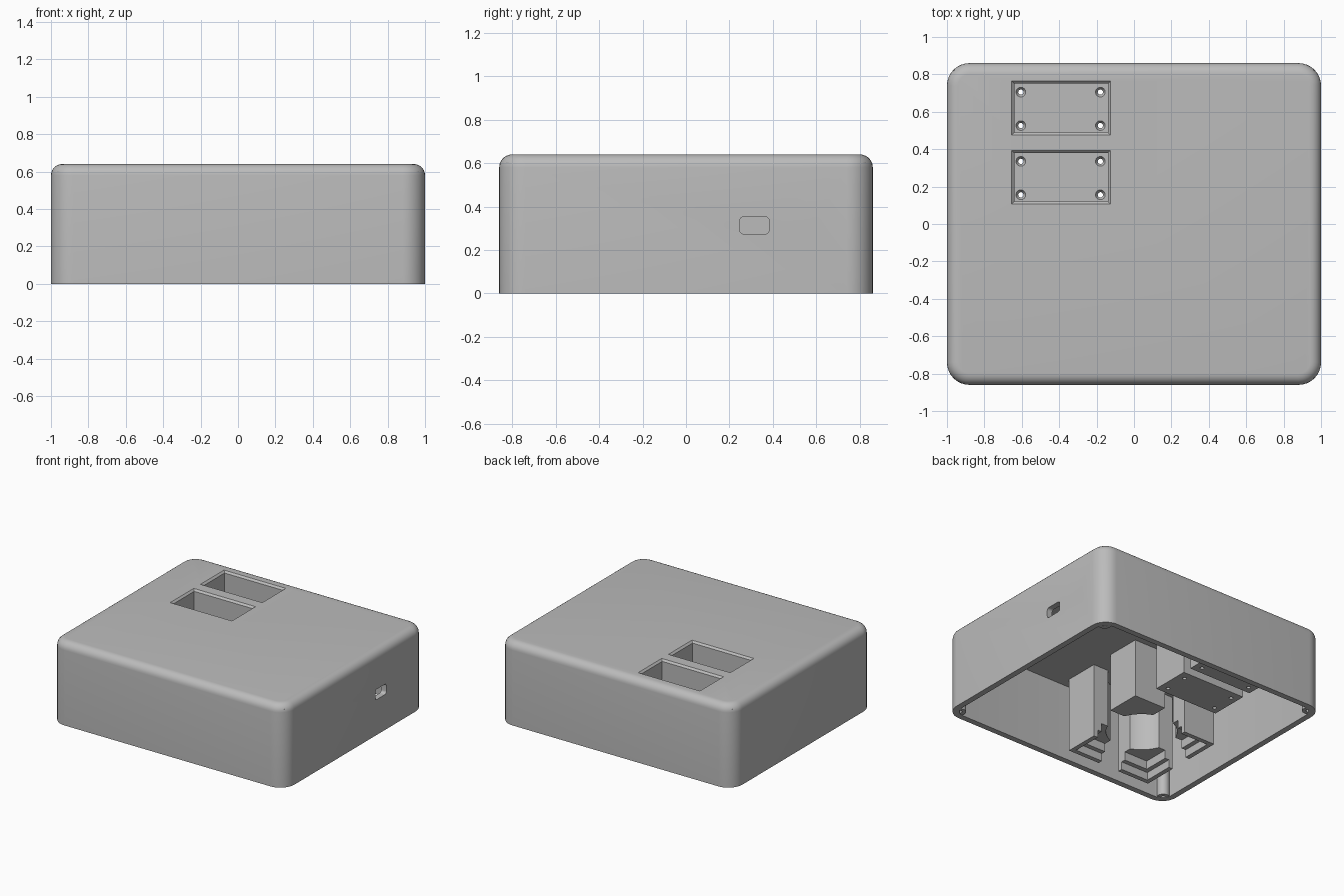
import bpy, bmesh, math
from mathutils import Matrix

if "Cube" in bpy.data.objects:
    bpy.data.objects.remove(bpy.data.objects["Cube"])

grey = bpy.data.materials.new("plain_grey")
grey.use_nodes = True
COLOUR = (0.5, 0.5, 0.5, 1)
grey.diffuse_color = COLOUR
grey.node_tree.nodes["Principled BSDF"].inputs["Base Color"].default_value = COLOUR


def finish(name, bm):
    bmesh.ops.recalc_face_normals(bm, faces=bm.faces)
    mesh = bpy.data.meshes.new(name)
    bm.to_mesh(mesh)
    bm.free()
    mesh.materials.append(grey)
    ob = bpy.data.objects.new(name, mesh)
    bpy.context.collection.objects.link(ob)
    return ob


def box(name, x, y, z, corner=0, top=0, axis=2, flare=0):
    """Box from ranges; rounds edges along one axis, then the top rim."""
    bm = bmesh.new()
    bmesh.ops.create_cube(bm, size=1)
    for v in bm.verts:
        grow = flare if v.co.z > 0 else 0
        for i, (a, b) in enumerate((x, y, z)):
            side = 1 if v.co[i] > 0 else -1
            v.co[i] = (b if side > 0 else a) + (side * grow if i < 2 else 0)
    if corner:
        edges = [e for e in bm.edges
                 if abs((e.verts[0].co - e.verts[1].co).normalized()[axis]) > 0.99]
        bmesh.ops.bevel(bm, geom=edges, offset=corner, segments=8,
                        profile=0.5, affect='EDGES')
    if top:
        edges = [e for e in bm.edges if all(v.co.z > z[1] - 1e-5 for v in e.verts)]
        bmesh.ops.bevel(bm, geom=edges, offset=top, segments=6,
                        profile=0.5, affect='EDGES')
    return finish(name, bm)


def rod(name, centre, radius, depth, along_x=False, radius_top=None):
    bm = bmesh.new()
    bmesh.ops.create_cone(bm, cap_ends=True, segments=32, radius1=radius,
                          radius2=radius if radius_top is None else radius_top,
                          depth=depth)
    if along_x:
        bm.transform(Matrix.Rotation(math.pi / 2, 4, 'Y'))
    bm.transform(Matrix.Translation(centre))
    return finish(name, bm)


def cut(ob, cutters):
    for c in cutters:
        c.hide_render = True
        mod = ob.modifiers.new("cut", 'BOOLEAN')
        mod.operation, mod.solver, mod.object = 'DIFFERENCE', 'EXACT', c
    bpy.context.view_layer.update()
    graph = bpy.context.evaluated_depsgraph_get()
    mesh = bpy.data.meshes.new_from_object(ob.evaluated_get(graph))
    ob.modifiers.clear()
    ob.data = mesh
    for c in cutters:
        bpy.data.objects.remove(c)


parts = []
H, CEIL = 0.64, 0.59
WELL_X = (-0.64, -0.14)
WELLS = {"rear": (0.49, 0.75), "front": (0.12, 0.38)}

# Hollow case, open underneath
case = box("case", (-1, 1), (-0.86, 0.86), (0, H), corner=0.12, top=0.06)
cutters = [box("cavity", (-0.955, 0.955), (-0.815, 0.815), (-0.1, CEIL), corner=0.08)]
for y in WELLS.values():
    cutters.append(box("mouth", WELL_X, y, (0.5, 0.7)))
    cutters.append(box("mouth_chamfer", WELL_X, y, (H - 0.014, H + 0.002), flare=0.016))

# Connector and power openings in the side wall
PORT_Z = 0.313
for y, r in ((0.203, 0.02), (0.425, 0.02), (0.592, 0.037)):
    cutters.append(rod("port", (0.98, y, PORT_Z), r, 0.2, along_x=True))
cutters.append(box("connector", (0.9, 1.1), (0.247, 0.383),
                   (PORT_Z - 0.04, PORT_Z + 0.04), corner=0.02, axis=0))
cut(case, cutters)
parts.append(case)

# Deep wells hanging from the ceiling, with four countersunk screw holes each
WELL_Z = 0.185
for label, y in WELLS.items():
    t = 0.02
    well = box(label + "_well", (WELL_X[0] - t, WELL_X[1] + t), (y[0] - t, y[1] + t),
               (WELL_Z, 0.61))
    cutters = [box("well_space", WELL_X, y, (WELL_Z + 0.035, 0.7))]
    for hx in (-0.605, -0.18):
        for hy in (y[0] + 0.036, y[1] - 0.045):
            cutters.append(rod("screw_hole", (hx, hy, WELL_Z), 0.014, 0.2))
            cutters.append(rod("screw_seat", (hx, hy, WELL_Z + 0.03), 0.014, 0.03,
                               radius_top=0.032))
    cut(well, cutters)
    parts.append(well)

# Corner screw posts
for sx in (-1, 1):
    for sy in (-1, 1):
        px, py = sx * 0.93, sy * 0.79
        post = rod("corner_post", (px, py, 0.302), 0.045, 0.6)
        cut(post, [rod("post_hole", (px, py, 0), 0.017, 0.4)])
        parts.append(post)

# Four inner supports around a round bore, three with a stepped locating lip
CX, CY, INNER, OUTER, SEAT = -0.38, -0.37, 0.09, 0.36, 0.14


def span(c, s, a, b):
    return tuple(sorted((c + s * a, c + s * b)))


for sx in (-1, 1):
    for sy in (-1, 1):
        support = box("support", span(CX, sx, INNER, OUTER), span(CY, sy, INNER, OUTER),
                      (SEAT, CEIL + 0.01))
        cut(support, [rod("bore", (CX, CY, 0.4), 0.25, 0.8)])
        parts.append(support)
        if sx > 0 and sy > 0:
            continue
        for inset, low in ((0.035, 0.015), (0.07, 0.075)):
            parts.append(box("lip_side", span(CX, sx, OUTER - inset, OUTER),
                             span(CY, sy, INNER, OUTER), (low, SEAT + 0.01)))
            parts.append(box("lip_end", span(CX, sx, INNER, OUTER),
                             span(CY, sy, OUTER - inset, OUTER), (low, SEAT + 0.01)))

# Smooth shading with crisp edges
bpy.ops.object.select_all(action='DESELECT')
for ob in parts:
    ob.select_set(True)
bpy.context.view_layer.objects.active = case
bpy.ops.object.shade_smooth_by_angle(angle=math.radians(30))
